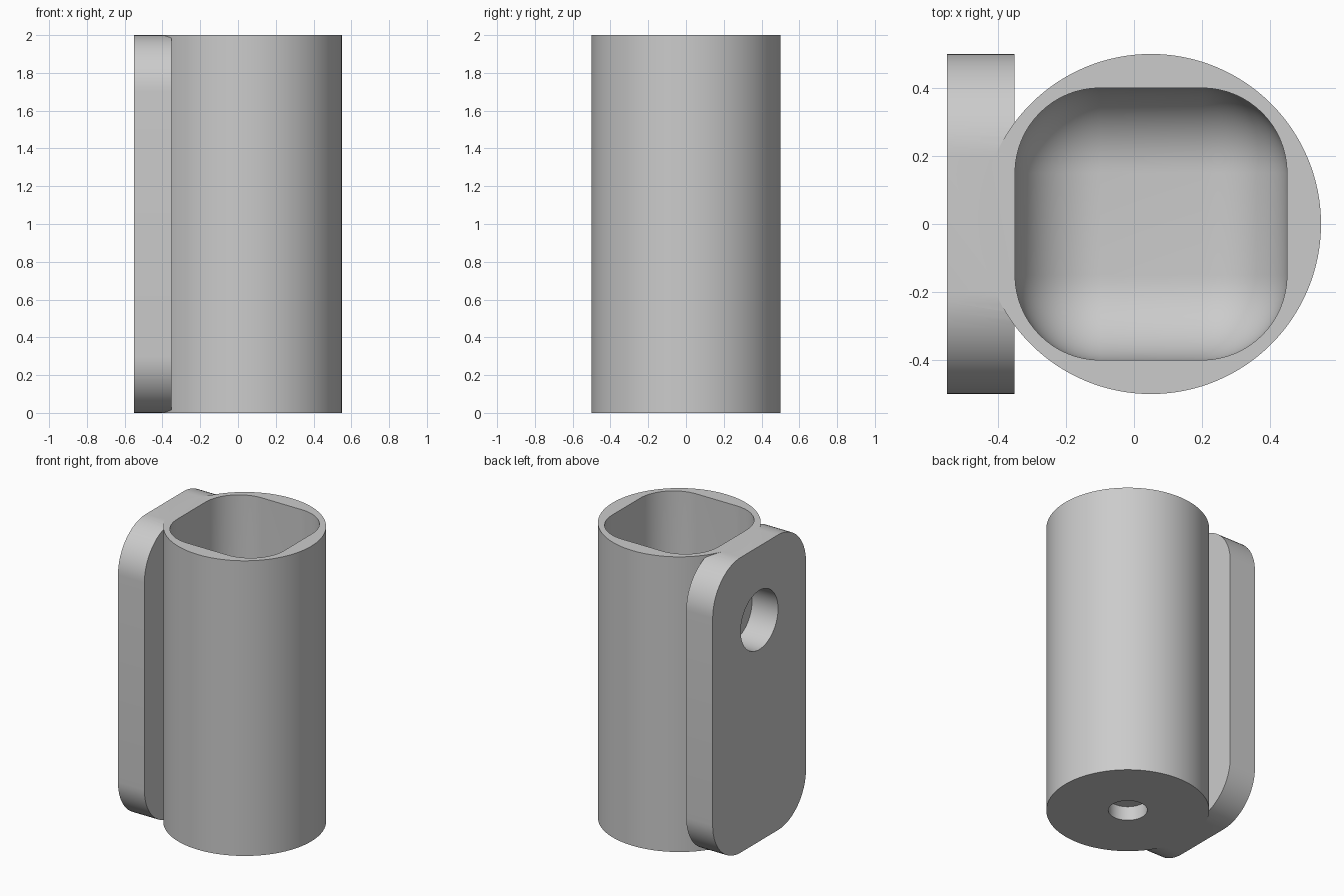
import bpy, bmesh, math
from mathutils import Matrix, Vector

if "Cube" in bpy.data.objects:
    bpy.data.objects.remove(bpy.data.objects["Cube"], do_unlink=True)

CX = 0.05          # axis of the cup
HEIGHT = 2.0

grey = bpy.data.materials.new("grey plastic")
grey.use_nodes = True
COLOUR = (0.6, 0.6, 0.6, 1)
grey.diffuse_color = COLOUR
grey.node_tree.nodes["Principled BSDF"].inputs["Base Color"].default_value = COLOUR


def make(name, bm):
    """Turn a bmesh into a scene object."""
    bmesh.ops.recalc_face_normals(bm, faces=bm.faces)
    mesh = bpy.data.meshes.new(name)
    bm.to_mesh(mesh)
    bm.free()
    mesh.materials.append(grey)
    obj = bpy.data.objects.new(name, mesh)
    bpy.context.collection.objects.link(obj)
    return obj


def cylinder(name, radius, depth, centre, axis="Z", sides=64):
    bm = bmesh.new()
    turn = Matrix.Rotation(math.pi / 2, 4, "Y") if axis == "X" else Matrix()
    bmesh.ops.create_cone(bm, cap_ends=True, segments=sides, radius1=radius,
                          radius2=radius, depth=depth,
                          matrix=Matrix.Translation(centre) @ turn)
    return make(name, bm)


def rounded_box(name, low, high, radius, pick, segments=16):
    """Box from low to high with the edges chosen by pick rounded off."""
    low, high = Vector(low), Vector(high)
    bm = bmesh.new()
    bmesh.ops.create_cube(bm, size=1)
    bmesh.ops.scale(bm, vec=high - low, verts=bm.verts)
    bmesh.ops.translate(bm, vec=(low + high) / 2, verts=bm.verts)
    edges = [e for e in bm.edges if pick((e.verts[1].co - e.verts[0].co).normalized())]
    bmesh.ops.bevel(bm, geom=edges, offset=radius, segments=segments,
                    profile=0.5, affect="EDGES")
    return make(name, bm)


def combine(target, other, operation):
    """Apply a boolean and drop the second object."""
    other.hide_render = True
    mod = target.modifiers.new(operation.lower(), "BOOLEAN")
    mod.operation = operation
    mod.solver = "EXACT"
    mod.object = other
    bpy.ops.object.select_all(action="DESELECT")
    bpy.context.view_layer.objects.active = target
    target.select_set(True)
    bpy.ops.object.modifier_apply(modifier=mod.name)
    bpy.data.objects.remove(other, do_unlink=True)


# Round cup body
holder = cylinder("cup_holder", 0.5, HEIGHT, (CX, 0, HEIGHT / 2), sides=128)

# Mounting plate on the side, with four rounded corners
plate = rounded_box("mounting_plate", (-0.55, -0.5, 0), (-0.352, 0.5, HEIGHT), 0.3,
                    lambda d: abs(d.x) > 0.9)
combine(holder, plate, "UNION")

# Soft square cavity, open at the top, with a rounded floor
cavity = rounded_box("cavity", (CX - 0.4, -0.4, 0.1), (CX + 0.4, 0.4, HEIGHT + 1), 0.25,
                     lambda d: True)
combine(holder, cavity, "DIFFERENCE")

# Blind holes in the plate and in the base
plate_hole = cylinder("plate_hole", 0.2, 0.39, (-0.55, 0, 1.5), axis="X")
combine(holder, plate_hole, "DIFFERENCE")
base_hole = cylinder("base_hole", 0.12, 0.19, (CX, 0, 0))
combine(holder, base_hole, "DIFFERENCE")

# Smooth curves, crisp rims
bpy.ops.object.shade_smooth_by_angle(angle=math.radians(30))
